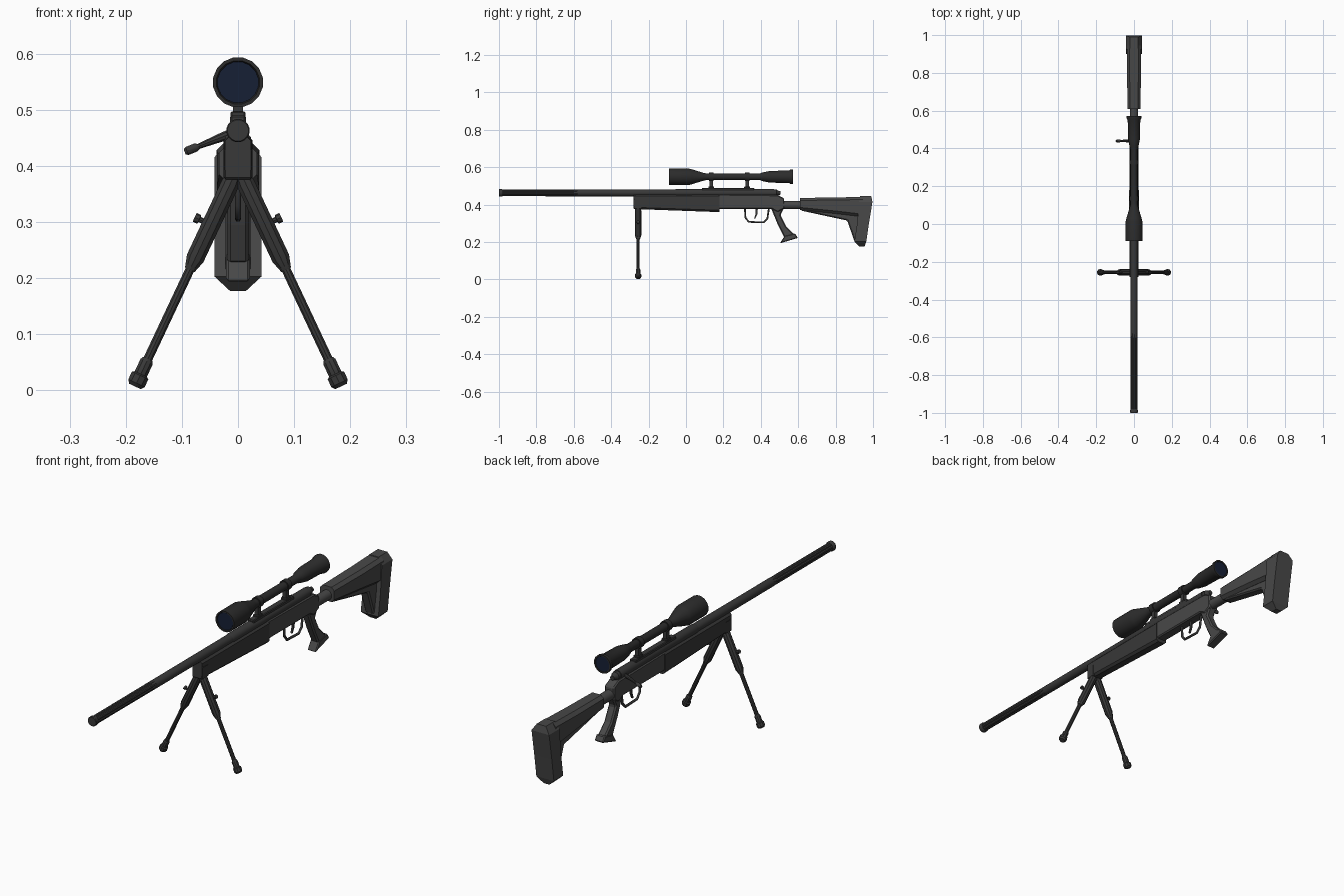
import bpy, bmesh, math
from mathutils import Vector

if "Cube" in bpy.data.objects:
    bpy.data.objects.remove(bpy.data.objects["Cube"])


def material(name, r, g, b):
    m = bpy.data.materials.new(name)
    m.diffuse_color = (r, g, b, 1)
    m.use_nodes = True
    m.node_tree.nodes["Principled BSDF"].inputs["Base Color"].default_value = m.diffuse_color
    return m


DARK = material("dark_metal", .04, .04, .04)
BODY = material("grey_polymer", .065, .065, .065)
BLACK = material("scope_black", .025, .025, .025)
GLASS = material("lens_blue", .008, .014, .035)


def loft(name, rings, mat, smooth=False):
    """Skin equal-length rings of points and cap both ends."""
    bm = bmesh.new()
    vs = [[bm.verts.new(p) for p in ring] for ring in rings]
    n = len(rings[0])
    for a, b in zip(vs, vs[1:]):
        for i in range(n):
            j = (i + 1) % n
            bm.faces.new((a[i], a[j], b[j], b[i]))
    bm.faces.new(vs[0])
    bm.faces.new(vs[-1])
    bmesh.ops.recalc_face_normals(bm, faces=bm.faces)
    me = bpy.data.meshes.new(name)
    bm.to_mesh(me)
    bm.free()
    me.materials.append(mat)
    ob = bpy.data.objects.new(name, me)
    bpy.context.collection.objects.link(ob)
    if smooth:
        bpy.ops.object.select_all(action='DESELECT')
        ob.select_set(True)
        bpy.context.view_layer.objects.active = ob
        bpy.ops.object.shade_smooth_by_angle(angle=math.radians(32))
    return ob


def lathe(name, pts, z, mat, n=16, flute=1.0):
    """Turned part along y from (y, radius) pairs; flute < 1 cuts grooves."""
    rings = []
    for y, r in pts:
        ring = []
        for i in range(n):
            a = 2 * math.pi * (i + .5) / n
            k = flute if i % 3 == 0 else 1
            ring.append((r * k * math.cos(a), y, z + r * k * math.sin(a)))
        rings.append(ring)
    return loft(name, rings, mat, flute == 1)


def rod(name, p, q, stops, mat, n=10):
    """Round bar from p to q; stops are (fraction, radius)."""
    p, q = Vector(p), Vector(q)
    rot = (q - p).to_track_quat('Z', 'Y')
    rings = []
    for t, r in stops:
        c = p.lerp(q, t)
        rings.append([c + rot @ Vector((r * math.cos(2 * math.pi * i / n),
                                        r * math.sin(2 * math.pi * i / n), 0)) for i in range(n)])
    return loft(name, rings, mat, True)


def prism(name, yz, half, mat, bevel=0):
    """Side profile extruded across x."""
    ob = loft(name, [[(s * half, y, z) for y, z in yz] for s in (-1, 1)], mat)
    if bevel:
        m = ob.modifiers.new("chamfer", 'BEVEL')
        m.width, m.segments = bevel, 1
    return ob


def box(name, y0, y1, z0, z1, half, mat, bevel=0):
    return prism(name, [(y0, z0), (y1, z0), (y1, z1), (y0, z1)], half, mat, bevel)


def octagon(y, w, z0, z1, c):
    """Chamfered cross-section facing y."""
    return [(-w, y, z0 + c), (-w + c, y, z0), (w - c, y, z0), (w, y, z0 + c),
            (w, y, z1 - c), (w - c, y, z1), (-w + c, y, z1), (-w, y, z1 - c)]


# Barrel
BZ = .463
lathe("muzzle_cap", [(-1, .019), (-.997, .021), (-.986, .021), (-.98, .018)], BZ, DARK)
lathe("fluted_barrel", [(-.985, .018), (-.58, .0185)], BZ, DARK, 24, .85)
lathe("rear_barrel", [(-.6, .0165), (-.58, .0185), (-.05, .019)], BZ, DARK)

# Fore-end, receiver and bolt
loft("forend", [octagon(-.28, .023, .385, .453, .008), octagon(-.26, .024, .376, .454, .009),
                octagon(.18, .026, .36, .456, .010)], DARK)
prism("receiver", [(.17, .376), (.46, .376), (.49, .36), (.525, .378), (.525, .434),
                   (.49, .452), (.17, .456)], .023, BODY, .005)
lathe("receiver_tube", [(-.06, .019), (-.05, .021), (.47, .021)], BZ, DARK)
lathe("bolt_shroud", [(.46, .018), (.485, .018), (.492, .012), (.505, .010)], BZ, DARK)
rod("bolt_handle", (-.012, .44, .458), (-.095, .44, .425),
    [(0, .009), (.25, .008), (.7, .005), (.76, .008), (.95, .008), (1, .005)], DARK)

# Trigger and guard
cu = bpy.data.curves.new("trigger_guard", 'CURVE')
cu.dimensions, cu.bevel_depth, cu.bevel_resolution = '3D', .0055, 1
path = [(.315, .38), (.318, .33), (.335, .308), (.415, .305), (.435, .325), (.443, .38)]
sp = cu.splines.new('POLY')
sp.points.add(len(path) - 1)
for pt, (y, z) in zip(sp.points, path):
    pt.co = (0, y, z, 1)
guard = bpy.data.objects.new("trigger_guard", cu)
bpy.context.collection.objects.link(guard)
cu.materials.append(DARK)
bpy.ops.object.select_all(action='DESELECT')
guard.select_set(True)
bpy.context.view_layer.objects.active = guard
bpy.ops.object.convert(target='MESH')
prism("trigger", [(.37, .38), (.384, .38), (.382, .35), (.37, .325), (.364, .325), (.372, .35)],
      .004, DARK)

# Pistol grip
prism("pistol_grip", [(.455, .38), (.525, .385), (.505, .345), (.535, .285), (.582, .238),
                      (.525, .225), (.49, .295)], .019, BODY, .006)
prism("grip_base", [(.502, .193), (.598, .222), (.583, .246), (.528, .234)], .021, BODY, .004)

# Stock
lathe("stock_tube", [(.51, .022), (.63, .022)], .398, BODY)
loft("stock_arm", [octagon(.61, .034, .372, .436, .013), octagon(.8, .037, .352, .438, .014),
                   octagon(.945, .038, .335, .442, .014)], BODY)
prism("stock_web", [(.615, .368), (.862, .315), (.9, .205), (.95, .205), (.95, .4), (.615, .4)],
      .022, BODY, .006)
loft("butt_pad", [[(-w, y0, z), (w, y0, z), (w, y1, z), (-w, y1, z)] for z, y0, y1, w in
                  [(.177, .925, .955, .014), (.203, .9, .964, .042), (.3, .915, .978, .042),
                   (.415, .925, .997, .042), (.445, .93, .99, .022)]], BODY)

# Telescopic sight
SZ = .549
lathe("scope_body", [(-.084, .037), (-.09, .039), (-.09, .045), (.015, .045), (.03, .041),
                     (.095, .021), (.11, .018), (.395, .018), (.41, .024), (.45, .032),
                     (.55, .034), (.56, .040), (.573, .040), (.573, .034), (.568, .032)], SZ, BLACK)
lathe("front_lens", [(-.087, .037), (-.083, .037)], SZ, GLASS)
lathe("rear_lens", [(.567, .033), (.571, .033)], SZ, GLASS)

# Scope mounts
box("scope_rail", .085, .365, .474, .49, .014, DARK, .003)
for label, y in (("front", .135), ("rear", .327)):
    lathe(label + "_scope_ring", [(y - .012, .023), (y + .012, .023)], SZ, BLACK)
    box(label + "_mount_post", y - .01, y + .01, .48, .535, .009, DARK)
    box(label + "_mount_foot", y - .016, y + .016, .485, .497, .013, DARK, .002)

# Bipod
LY = -.256
box("bipod_mount", -.28, -.236, .376, .43, .025, DARK, .003)
for label, s in (("left", -1), ("right", 1)):
    def at(z):
        return Vector((s * (.013 + .47 * (.37 - z)), LY, z))
    rod(label + "_upper_leg", at(.385), at(.215),
        [(0, .014), (.1, .017), (.88, .017), (1, .010)], DARK)
    rod(label + "_lower_leg", at(.23), at(.04), [(0, .0085), (1, .0085)], DARK)
    rod(label + "_foot", at(.056), at(.007),
        [(0, .010), (.1, .0125), (.55, .0125), (.6, .017), (.88, .017), (1, .012)], DARK)
    k = at(.295)
    rod(label + "_leg_knob", k, k + Vector((s * .029, 0, .0135)),
        [(0, .005), (.7, .005), (.72, .0085), (1, .0085)], DARK, 8)
